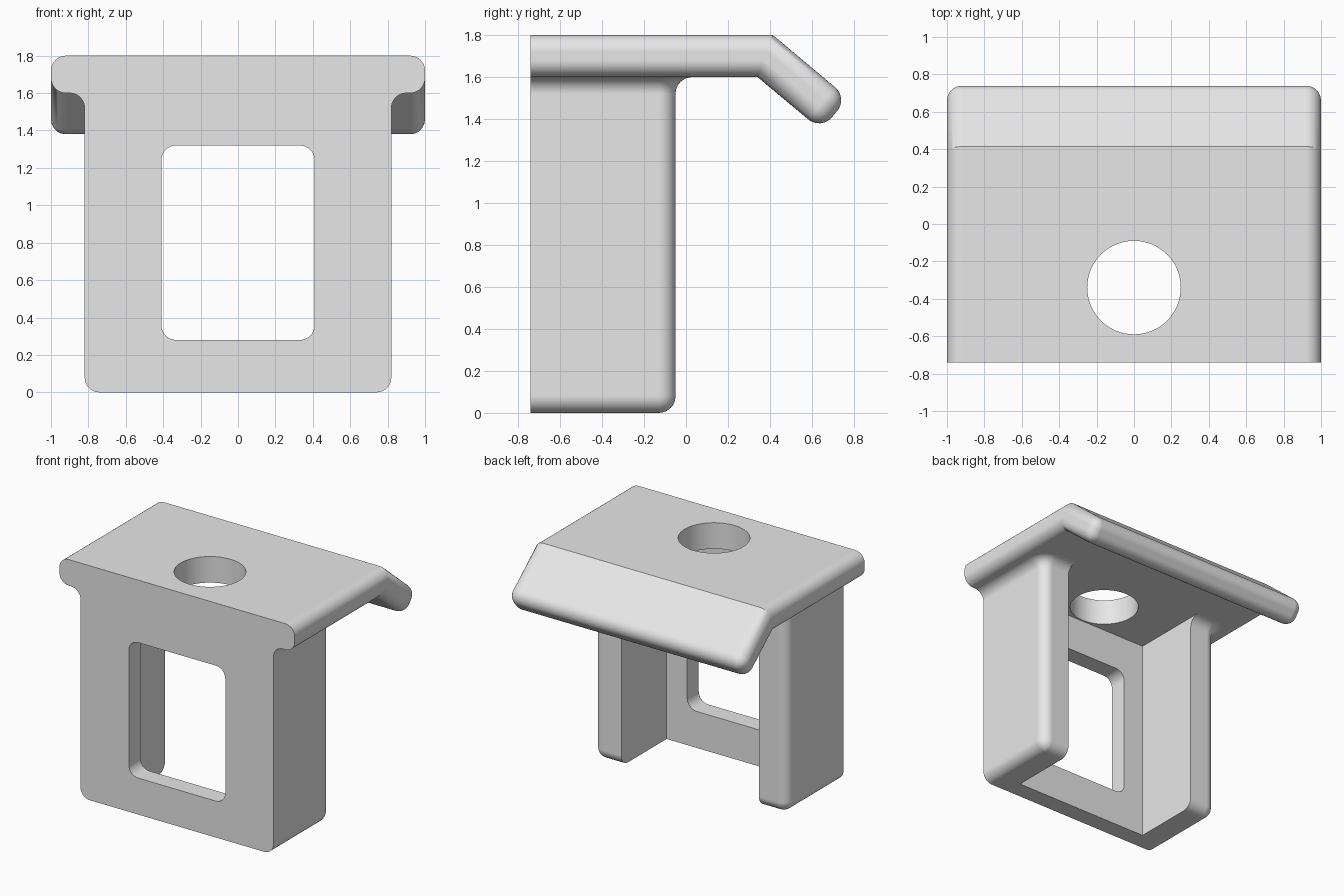
import bpy, bmesh
from math import sin, cos, pi

cube = bpy.data.objects.get("Cube")
if cube:
    bpy.data.objects.remove(cube, do_unlink=True)

R = 0.08          # fillet radius
SEG = 8           # segments per fillet
FRONT = -0.74     # flat front plane

grey = bpy.data.materials.new("light_grey")
grey.use_nodes = True
grey.diffuse_color = (0.8, 0.8, 0.8, 1)
grey.node_tree.nodes["Principled BSDF"].inputs["Base Color"].default_value = (0.8, 0.8, 0.8, 1)


def finish(name, bm):
    """Turn a bmesh into a linked object."""
    bmesh.ops.recalc_face_normals(bm, faces=bm.faces)
    mesh = bpy.data.meshes.new(name)
    bm.to_mesh(mesh)
    bm.free()
    mesh.materials.append(grey)
    obj = bpy.data.objects.new(name, mesh)
    bpy.context.collection.objects.link(obj)
    return obj


def round_edges(bm, rule):
    edges = [e for e in bm.edges if rule(e.verts[0].co, e.verts[1].co)]
    bmesh.ops.bevel(bm, geom=edges, offset=R, offset_type='OFFSET', segments=SEG,
                    profile=0.5, affect='EDGES', clamp_overlap=False)


def prism_x(name, profile, half, rule=None):
    """Extrude a (y, z) profile across x."""
    bm = bmesh.new()
    face = bm.faces.new([bm.verts.new((-half, y, z)) for y, z in profile])
    out = bmesh.ops.extrude_face_region(bm, geom=[face])
    moved = [g for g in out["geom"] if isinstance(g, bmesh.types.BMVert)]
    bmesh.ops.translate(bm, verts=moved, vec=(2 * half, 0, 0))
    bmesh.ops.recalc_face_normals(bm, faces=bm.faces)
    if rule:
        round_edges(bm, rule)
    return finish(name, bm)


def rect(y0, y1, z0, z1):
    return [(y0, z0), (y1, z0), (y1, z1), (y0, z1)]


def combine(obj, other, operation):
    mod = obj.modifiers.new("join", 'BOOLEAN')
    mod.object, mod.operation, mod.solver = other, operation, 'EXACT'
    bpy.context.view_layer.objects.active = obj
    bpy.ops.object.modifier_apply(modifier=mod.name)
    bpy.data.objects.remove(other, do_unlink=True)


# Body: stacked outlines, rounded in at the bottom and flared at the top
def outline(grow):
    half, back, r = 0.82 + grow, -0.05 + grow, max(R + grow, 0.002)
    arc = [(half - r + r * cos(a), back - r + r * sin(a))
           for a in (i * pi / 2 / SEG for i in range(SEG + 1))]
    right = [(half, FRONT)] + arc
    return right + [(-x, y) for x, y in reversed(right)]


angles = [i * pi / 2 / SEG for i in range(SEG + 1)]
levels = [(-R * (1 - sin(a)), R * (1 - cos(a))) for a in angles]
levels += [(R * (1 - cos(a)), 1.6 - R * (1 - sin(a))) for a in angles]
levels.append((R, 1.66))

bm = bmesh.new()
rings = [[bm.verts.new((x, y, z)) for x, y in outline(grow)] for grow, z in levels]
for low, high in zip(rings, rings[1:]):
    for i in range(len(low)):
        j = (i + 1) % len(low)
        bm.faces.new((low[i], low[j], high[j], high[i]))
bm.faces.new(rings[0])
bm.faces.new(rings[-1])
bracket = finish("bracket", bm)

# Open channel between the two side legs
combine(bracket, prism_x("channel_cutter", rect(-0.6, 0.3, -0.2, 1.9), 0.585), 'DIFFERENCE')

# Top plate with a sloping lip at the back
plate_profile = [(FRONT, 1.6), (0.341, 1.6), (0.644, 1.347),
                 (0.772, 1.5), (0.414, 1.8), (FRONT, 1.8)]


def plate_rule(a, b):
    on_front = max(a.y, b.y) < FRONT + 0.01
    return not on_front and (abs(a.x - b.x) < 0.01 or min(a.y, b.y) > 0.6)


combine(bracket, prism_x("top_plate", plate_profile, 1.0, plate_rule), 'UNION')

# Rounded window through the front wall
window = prism_x("window_cutter", rect(-1.0, -0.4, 0.28, 1.32), 0.41,
                 lambda a, b: abs(a.y - b.y) > 0.1)
combine(bracket, window, 'DIFFERENCE')

# Round hole through the top plate
bpy.ops.mesh.primitive_cylinder_add(vertices=64, radius=0.25, depth=0.6, location=(0, -0.34, 1.75))
combine(bracket, bpy.context.object, 'DIFFERENCE')

# One material, smooth fillets and clean flat faces
bracket.data.materials.clear()
bracket.data.materials.append(grey)
for poly in bracket.data.polygons:
    poly.material_index = 0
bpy.ops.object.select_all(action='DESELECT')
bracket.select_set(True)
bpy.context.view_layer.objects.active = bracket
bpy.ops.object.shade_smooth_by_angle(angle=pi / 6)
normals = bracket.modifiers.new("even_normals", 'WEIGHTED_NORMAL')
normals.keep_sharp = True
normals.weight = 100
